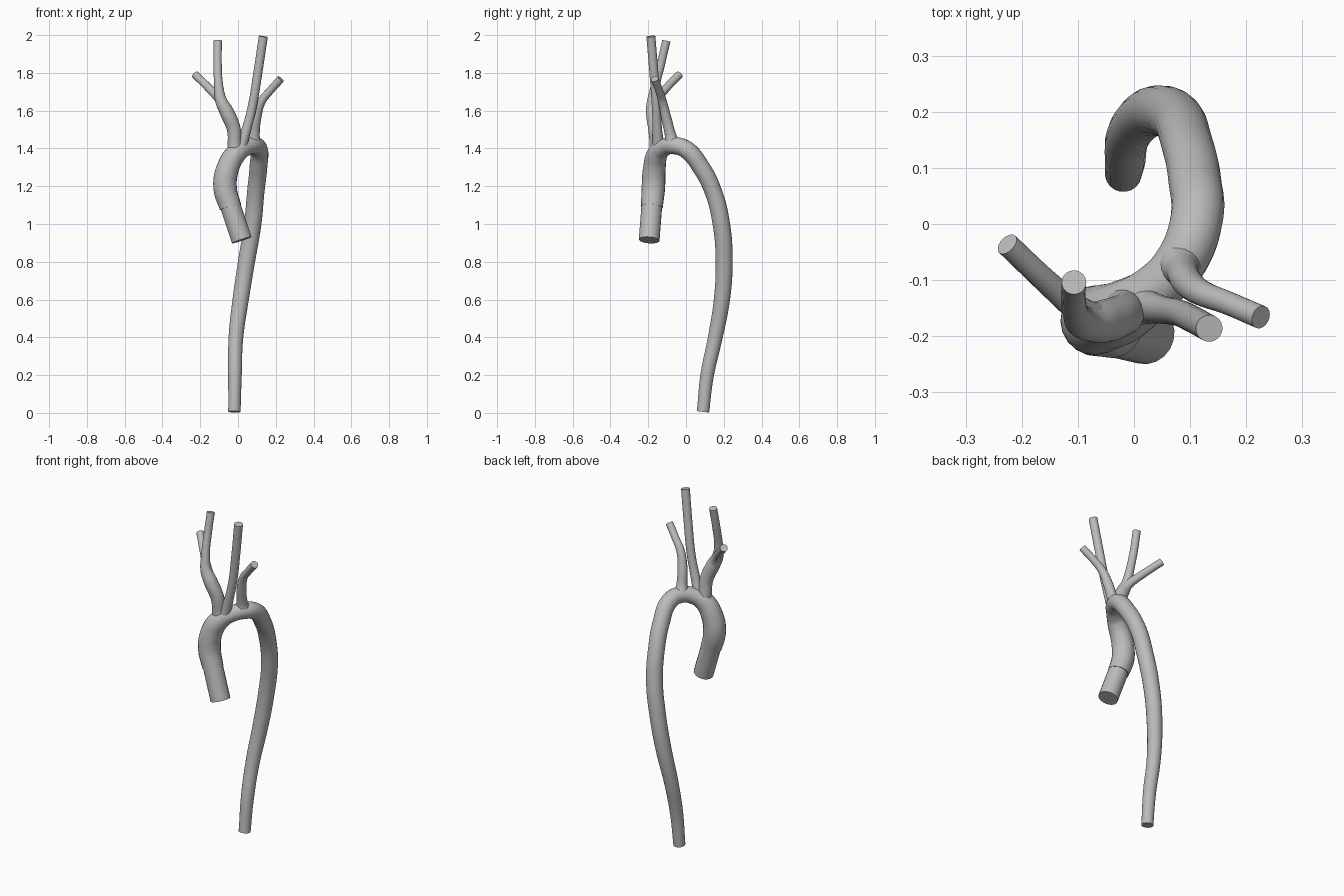
import bpy
import bmesh
import math

old = bpy.data.objects.get("Cube")
if old:
    bpy.data.objects.remove(old, do_unlink=True)

# One plain grey for the whole vessel
GREY = (0.5, 0.5, 0.5, 1)
mat = bpy.data.materials.new("plain grey")
mat.use_nodes = True
mat.diffuse_color = GREY
mat.node_tree.nodes["Principled BSDF"].inputs["Base Color"].default_value = GREY


def tube(name, points):
    """Smooth capped tube through points of (x, y, z, radius)."""
    curve = bpy.data.curves.new(name + "_path", "CURVE")
    curve.dimensions = "3D"
    curve.bevel_depth = 1
    curve.bevel_resolution = 8
    curve.resolution_u = 10
    curve.use_fill_caps = True
    spline = curve.splines.new("BEZIER")
    spline.radius_interpolation = "CARDINAL"
    spline.bezier_points.add(len(points) - 1)
    for bp, (x, y, z, r) in zip(spline.bezier_points, points):
        bp.co = (x, y, z)
        bp.radius = r
        bp.handle_left_type = bp.handle_right_type = "AUTO"

    # Turn the swept curve into a clean mesh
    path = bpy.data.objects.new(name + "_path", curve)
    bpy.context.collection.objects.link(path)
    graph = bpy.context.evaluated_depsgraph_get()
    mesh = bpy.data.meshes.new_from_object(path.evaluated_get(graph))
    bpy.data.objects.remove(path, do_unlink=True)
    bm = bmesh.new()
    bm.from_mesh(mesh)
    bmesh.ops.remove_doubles(bm, verts=bm.verts, dist=0.0005)
    bmesh.ops.recalc_face_normals(bm, faces=bm.faces)
    bm.to_mesh(mesh)
    bm.free()
    mesh.name = name
    mesh.materials.clear()
    mesh.materials.append(mat)
    obj = bpy.data.objects.new(name, mesh)
    bpy.context.collection.objects.link(obj)
    bpy.ops.object.select_all(action="DESELECT")
    obj.select_set(True)
    bpy.context.view_layer.objects.active = obj
    bpy.ops.object.shade_smooth_by_angle(angle=math.radians(40))


# Straight inlet pipe with a small step where it meets the main vessel
tube("inlet", [(.02, -.195, .915, .055), (-.045, -.18, 1.11, .055)])

# Main vessel: rising part, arch and long descending part
tube("main_vessel", [
    (-.04, -.181, 1.09, .058), (-.068, -.173, 1.19, .062),
    (-.056, -.168, 1.29, .06), (-.012, -.152, 1.37, .055),
    (.04, -.115, 1.405, .046), (.085, -.065, 1.415, .046),
    (.11, 0, 1.395, .047), (.108, .08, 1.3, .047),
    (.094, .145, 1.17, .046), (.078, .187, 1, .046),
    (.045, .202, .8, .045), (.014, .19, .6, .043),
    (-.011, .155, .4, .039), (-.016, .112, .2, .036),
    (-.019, .09, .006, .033)])

# Right trunk and its two forks
tube("right_trunk", [
    (-.012, -.15, 1.36, .045), (-.017, -.155, 1.42, .038),
    (-.022, -.163, 1.5, .037), (-.058, -.174, 1.59, .038),
    (-.09, -.174, 1.655, .031), (-.102, -.162, 1.73, .024),
    (-.108, -.132, 1.85, .022), (-.107, -.104, 1.97, .022)])
tube("right_side_branch", [
    (-.06, -.172, 1.595, .03), (-.095, -.155, 1.655, .025),
    (-.15, -.108, 1.715, .022), (-.226, -.036, 1.79, .021)])

# Left branches rising from the arch
tube("left_tall_branch", [
    (.005, -.145, 1.39, .038), (.025, -.148, 1.44, .03),
    (.05, -.153, 1.52, .025), (.075, -.157, 1.62, .024),
    (.105, -.17, 1.8, .024), (.134, -.186, 1.993, .024)])
tube("left_short_branch", [
    (.08, -.07, 1.42, .042), (.085, -.082, 1.47, .03),
    (.096, -.104, 1.56, .027), (.125, -.125, 1.65, .023),
    (.165, -.14, 1.7, .021), (.226, -.166, 1.768, .021)])
